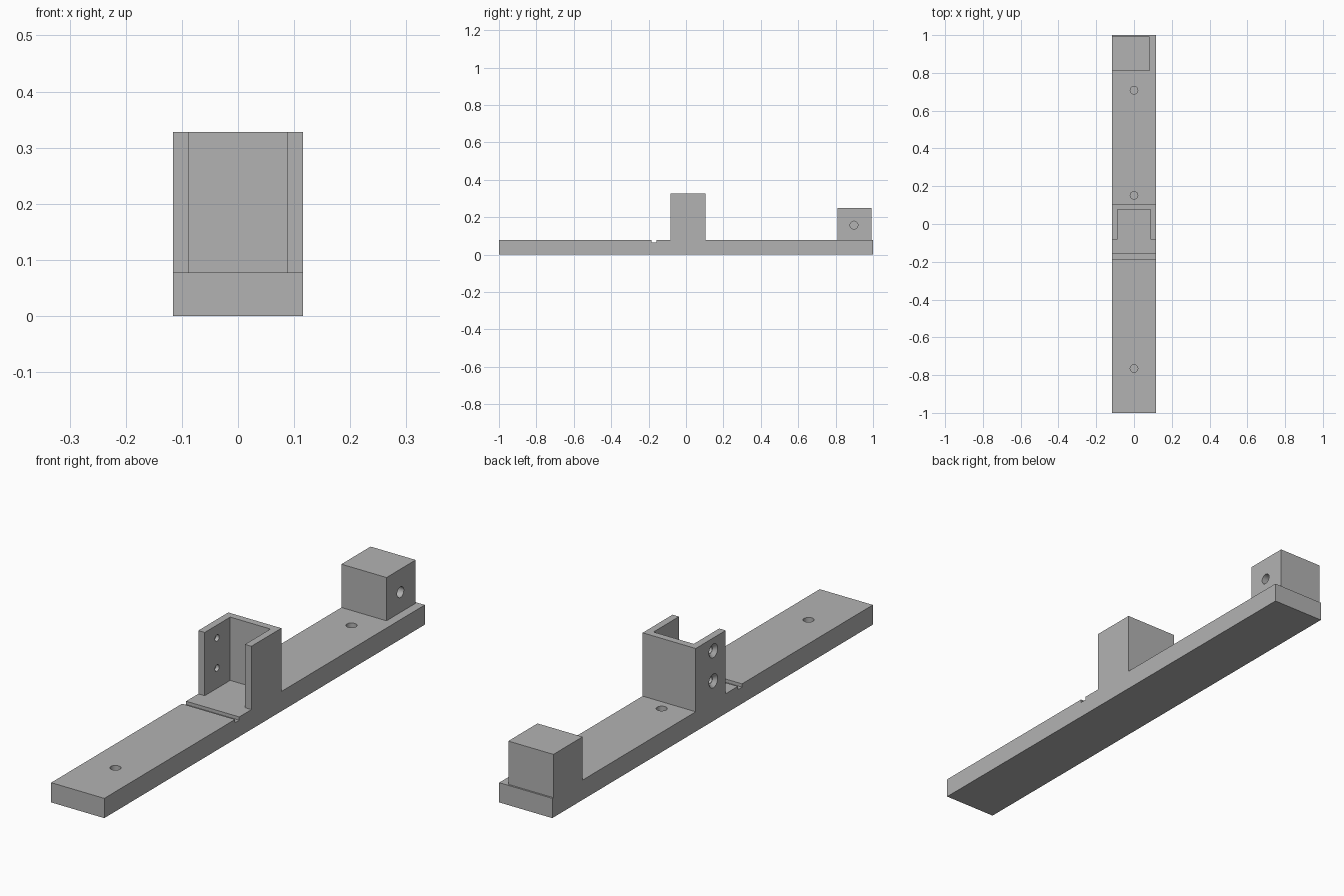
import bpy, bmesh, math
from mathutils import Vector

if "Cube" in bpy.data.objects:
    bpy.data.objects.remove(bpy.data.objects["Cube"], do_unlink=True)

GREY = (0.45, 0.45, 0.45, 1)
mat = bpy.data.materials.new("plain grey")
mat.use_nodes = True
mat.diffuse_color = GREY
mat.node_tree.nodes["Principled BSDF"].inputs["Base Color"].default_value = GREY

HALF = 0.116        # half width of the rail
DECK = 0.078        # top of the rail
WALL = 0.028        # bracket wall thickness


def extrude(name, points, direction):
    """Solid made by sweeping a closed outline along a vector."""
    bm = bmesh.new()
    face = bm.faces.new([bm.verts.new(p) for p in points])
    swept = bmesh.ops.extrude_face_region(bm, geom=[face])["geom"]
    verts = [v for v in swept if isinstance(v, bmesh.types.BMVert)]
    bmesh.ops.translate(bm, verts=verts, vec=direction)
    bmesh.ops.recalc_face_normals(bm, faces=bm.faces)
    mesh = bpy.data.meshes.new(name)
    bm.to_mesh(mesh)
    bm.free()
    obj = bpy.data.objects.new(name, mesh)
    mesh.materials.append(mat)
    bpy.context.collection.objects.link(obj)
    return obj


def drill(obj, centre, axis, length, r1, r2=None):
    """Cut a round or tapered hole centred on a point."""
    turn = Vector((0, 0, 1)).rotation_difference(Vector(axis)).to_euler()
    bpy.ops.mesh.primitive_cone_add(vertices=32, radius1=r1, radius2=r2 or r1,
                                    depth=length, location=centre, rotation=turn)
    cutter = bpy.context.object
    cutter.hide_render = True
    cutter.data.materials.append(mat)
    mod = obj.modifiers.new("hole", 'BOOLEAN')
    mod.operation = 'DIFFERENCE'
    mod.solver = 'EXACT'
    mod.object = cutter
    bpy.ops.object.select_all(action='DESELECT')
    bpy.context.view_layer.objects.active = obj
    obj.select_set(True)
    bpy.ops.object.modifier_apply(modifier=mod.name)
    bpy.data.objects.remove(cutter, do_unlink=True)


# Rail with a shallow cross groove
side = [(-1, 0), (1, 0), (1, DECK), (-0.158, DECK), (-0.158, DECK - 0.013),
        (-0.184, DECK - 0.013), (-0.184, DECK), (-1, DECK)]
rail = extrude("base_rail", [(-HALF, y, z) for y, z in side], (2 * HALF, 0, 0))

# Blind mounting holes in the rail
for y in (-0.765, 0.152, 0.708):
    drill(rail, (0, y, DECK), (0, 0, 1), 0.12, 0.02)

# U-shaped bracket, open to the front
front, back, inner = -0.082, 0.105, HALF - WALL
half = [(HALF, back), (HALF, front), (inner, front), (inner, back - WALL)]
outline = half + [(-x, y) for x, y in reversed(half)]
bracket = extrude("u_bracket", [(x, y, DECK) for x, y in outline], (0, 0, 0.25))

# Countersunk screw holes through one bracket wall
for z in (0.158, 0.277):
    drill(bracket, (-HALF + WALL / 2, -0.005, z), (1, 0, 0), 0.06, 0.013)
    drill(bracket, (-HALF + 0.004, -0.005, z), (1, 0, 0), 0.02, 0.033, 0.014)

# End block with a blind side hole
plan = [(-HALF, 0.811), (0.081, 0.811), (0.081, 0.993), (-HALF, 0.993)]
block = extrude("end_block", [(x, y, DECK) for x, y in plan], (0, 0, 0.171))
drill(block, (0.081, 0.898, 0.158), (1, 0, 0), 0.2, 0.021)

# Smooth hole walls, crisp edges
for obj in (rail, bracket, block):
    bpy.ops.object.select_all(action='DESELECT')
    bpy.context.view_layer.objects.active = obj
    obj.select_set(True)
    bpy.ops.object.shade_smooth_by_angle(angle=math.radians(30))
